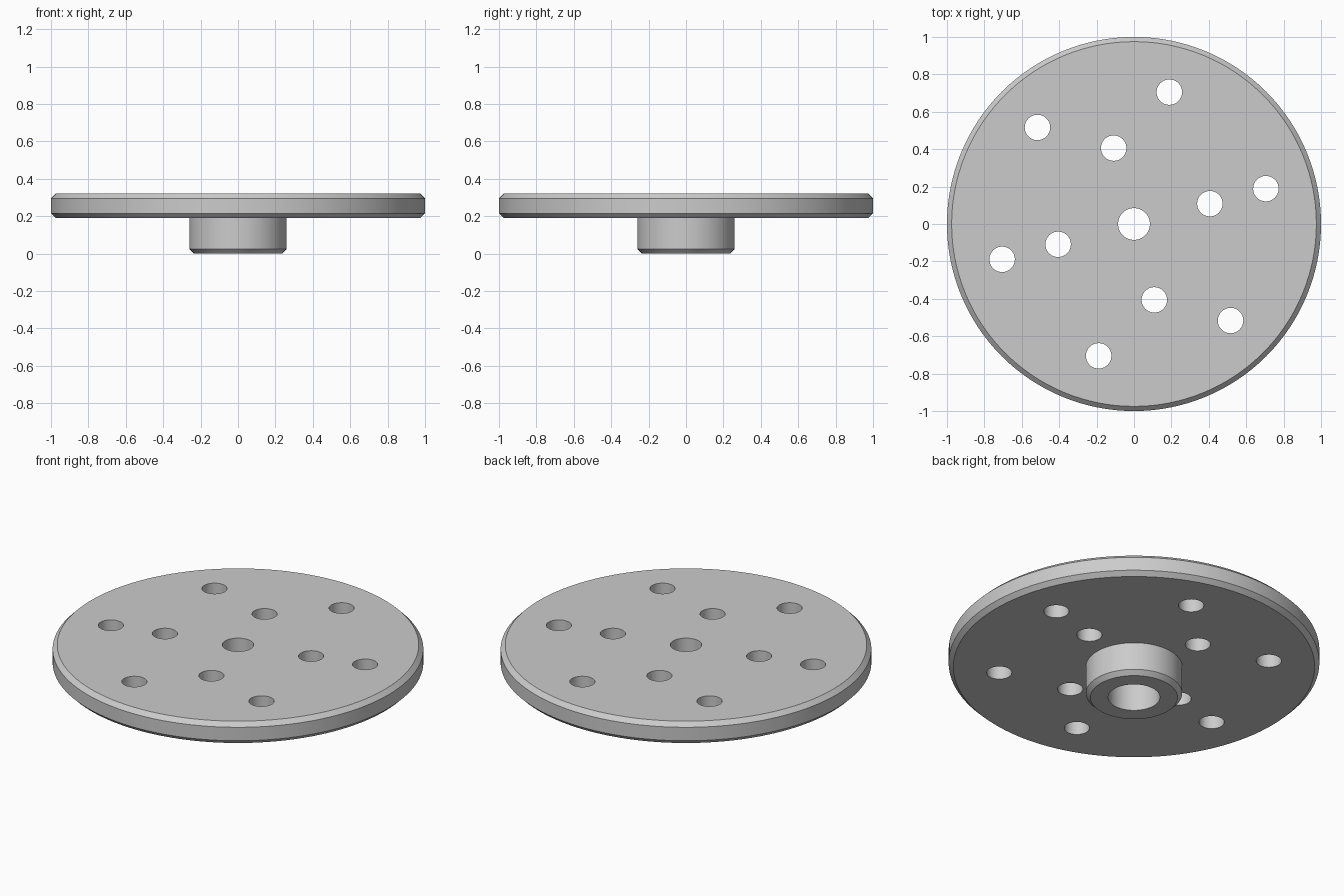
import bpy, bmesh, math

cube = bpy.data.objects.get("Cube")
if cube:
    bpy.data.objects.remove(cube, do_unlink=True)

SEGMENTS = 128
GREY = (0.6, 0.6, 0.6, 1.0)

steel = bpy.data.materials.new("plain_grey")
steel.use_nodes = True
steel.diffuse_color = GREY
steel.node_tree.nodes["Principled BSDF"].inputs["Base Color"].default_value = GREY


def add_object(name, bm):
    bmesh.ops.recalc_face_normals(bm, faces=bm.faces)
    mesh = bpy.data.meshes.new(name)
    bm.to_mesh(mesh)
    bm.free()
    mesh.materials.append(steel)
    obj = bpy.data.objects.new(name, mesh)
    bpy.context.collection.objects.link(obj)
    return obj


def lathe(name, profile):
    """Turn a closed (radius, z) outline around the z axis."""
    bm = bmesh.new()
    rings = []
    for i in range(SEGMENTS):
        a = 2 * math.pi * i / SEGMENTS
        rings.append([bm.verts.new((r * math.cos(a), r * math.sin(a), z))
                      for r, z in profile])
    n = len(profile)
    for i, ring in enumerate(rings):
        nxt = rings[(i + 1) % SEGMENTS]
        for j in range(n):
            k = (j + 1) % n
            bm.faces.new((ring[j], nxt[j], nxt[k], ring[k]))
    return add_object(name, bm)


# Chamfered disc and hub in one turned body, with a stepped centre bore
flange = lathe("flanged_disc", [
    (0.085, 0.32), (0.975, 0.32), (1.0, 0.295), (1.0, 0.215), (0.975, 0.19),
    (0.26, 0.19), (0.26, 0.025), (0.235, 0.0),
    (0.14, 0.0), (0.14, 0.19), (0.085, 0.19)])

# Drill pins: six on the outer circle, four on the inner one
bm = bmesh.new()
for radius, count in ((0.73, 6), (0.42, 4)):
    for i in range(count):
        a = math.radians(15) + 2 * math.pi * i / count
        made = bmesh.ops.create_cone(bm, cap_ends=True, segments=48,
                                     radius1=0.068, radius2=0.068, depth=0.3)
        bmesh.ops.translate(bm, verts=made["verts"],
                            vec=(radius * math.cos(a), radius * math.sin(a), 0.255))
pins = add_object("drill_pins", bm)
pins.hide_render = True

# Cut the holes, then discard the pins
bpy.ops.object.select_all(action='DESELECT')
bpy.context.view_layer.objects.active = flange
flange.select_set(True)
cut = flange.modifiers.new("holes", 'BOOLEAN')
cut.operation = 'DIFFERENCE'
cut.solver = 'EXACT'
cut.object = pins
bpy.ops.object.modifier_apply(modifier=cut.name)
bpy.data.objects.remove(pins, do_unlink=True)

# Smooth round walls, crisp chamfers and rims
bpy.ops.object.shade_smooth_by_angle(angle=math.radians(30))
